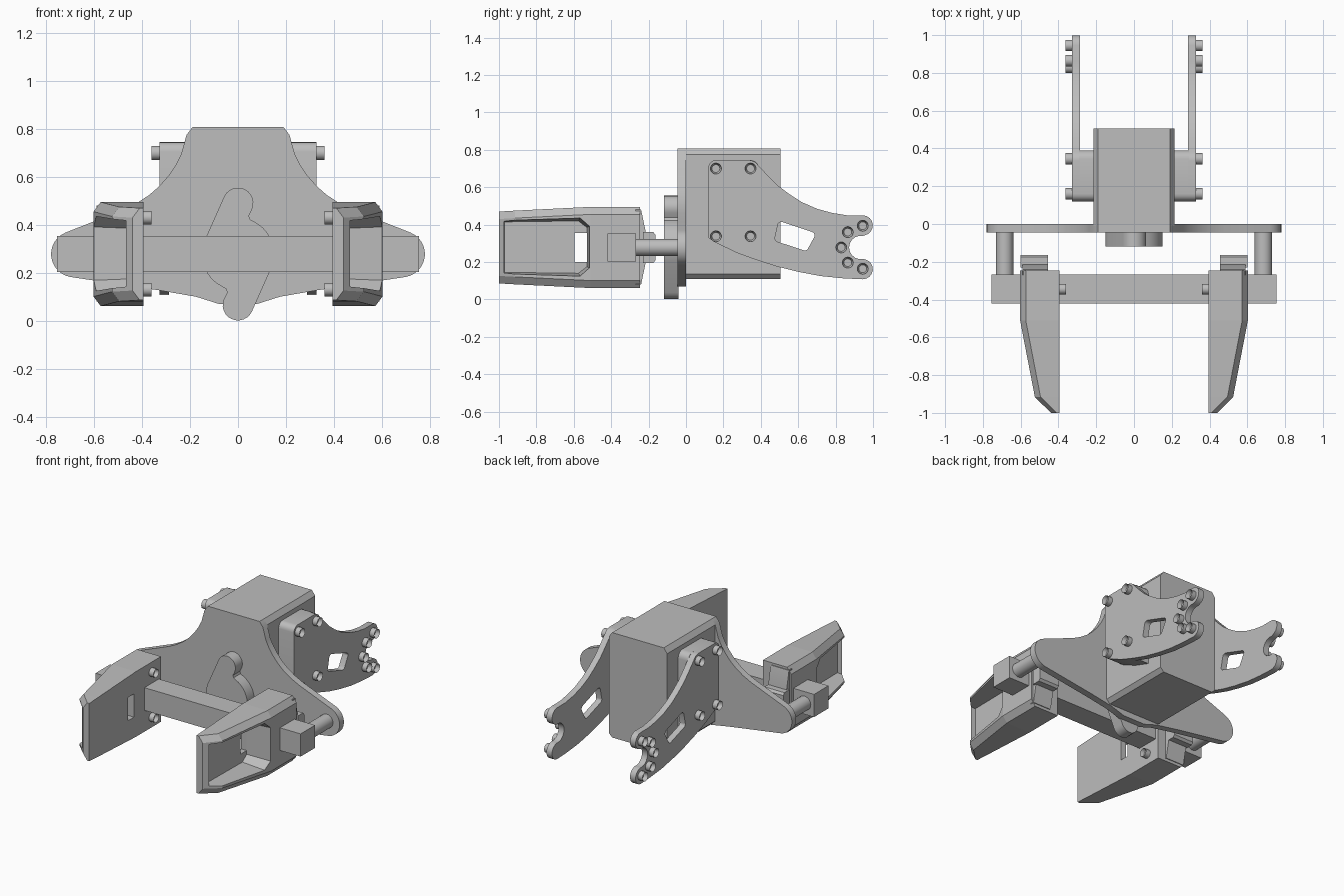
import bpy, bmesh
from math import sin, cos, radians
from mathutils import Matrix

if "Cube" in bpy.data.objects:
    bpy.data.objects.remove(bpy.data.objects["Cube"], do_unlink=True)

GREY = (0.51, 0.51, 0.51, 1)
grey = bpy.data.materials.new("plain_grey")
grey.use_nodes = True
grey.diffuse_color = GREY
grey.node_tree.nodes["Principled BSDF"].inputs["Base Color"].default_value = GREY
AXIS_Z = 0.278  # height of the cross bar, posts, cam and fingers


def activate(ob):
    bpy.ops.object.select_all(action="DESELECT")
    ob.select_set(True)
    bpy.context.view_layer.objects.active = ob


def smooth_curves(ob):
    activate(ob)
    bpy.ops.object.shade_smooth_by_angle(angle=radians(30))


def finish(name, bm, smooth=True):
    bmesh.ops.recalc_face_normals(bm, faces=bm.faces)
    me = bpy.data.meshes.new(name)
    bm.to_mesh(me)
    bm.free()
    me.materials.append(grey)
    ob = bpy.data.objects.new(name, me)
    bpy.context.collection.objects.link(ob)
    if smooth:
        smooth_curves(ob)
    return ob


def loft(name, rings, smooth=True):
    """Skin a list of equal rings of points and cap both ends."""
    bm = bmesh.new()
    loops = [[bm.verts.new(p) for p in ring] for ring in rings]
    n = len(loops[0])
    for a, b in zip(loops, loops[1:]):
        for i in range(n):
            j = (i + 1) % n
            bm.faces.new((a[i], a[j], b[j], b[i]))
    bm.faces.new(loops[0])
    bm.faces.new(loops[-1])
    return finish(name, bm, smooth)


def prism_x(name, pts, lo, hi, smooth=True):
    return loft(name, [[(x, y, z) for y, z in pts] for x in (lo, hi)], smooth)


def prism_y(name, pts, lo, hi):
    return loft(name, [[(x, y, z) for x, z in pts] for y in (lo, hi)])


def rect(a0, a1, b0, b1):
    return [(a0, b0), (a1, b0), (a1, b1), (a0, b1)]


def arc(ca, cb, r, start, end, n=12):
    angles = [radians(start + (end - start) * i / n) for i in range(n + 1)]
    return [(ca + r * cos(t), cb + r * sin(t)) for t in angles]


def cut(ob, cutter):
    cutter.hide_render = True
    mod = ob.modifiers.new("cut", "BOOLEAN")
    mod.operation = "DIFFERENCE"
    mod.solver = "EXACT"
    mod.object = cutter
    activate(ob)
    bpy.ops.object.modifier_apply(modifier=mod.name)
    bpy.data.objects.remove(cutter, do_unlink=True)


def bolt(name, x0, x1, y, z, r=0.03):
    """Socket-head bolt along x, with its recess at x1."""
    bm = bmesh.new()
    turn = Matrix.Rotation(radians(90 if x1 > x0 else -90), 4, "Y")
    place = Matrix.Translation(((x0 + x1) / 2, y, z)) @ turn
    bmesh.ops.create_cone(bm, cap_ends=True, segments=20, radius1=r, radius2=r,
                          depth=abs(x1 - x0), matrix=place)
    cap = [f for f in bm.faces if len(f.verts) > 4
           and abs(f.calc_center_median().x - x1) < 0.001]
    bmesh.ops.inset_region(bm, faces=cap, thickness=r * 0.3)
    bmesh.ops.translate(bm, verts=cap[0].verts[:], vec=((x0 - x1) * 0.5, 0, 0))
    return finish(name, bm)


def mirror(ob):
    """Make the matching part on the right side."""
    twin = ob.copy()
    twin.data = ob.data.copy()
    twin.data.transform(Matrix.Scale(-1, 4, (1, 0, 0)))
    twin.data.flip_normals()
    twin.name = ob.name.replace("left", "right")
    bpy.context.collection.objects.link(twin)


# Motor housing with chamfered long edges
c = 0.025
half = [(0.19, 0.808), (0.215, 0.775), (0.215, 0.11 + c), (0.19, 0.11)]
prism_y("housing", half + [(-x, z) for x, z in reversed(half)], -0.01, 0.505)

# Front plate with swept wings
wing = [(0.19, 0.808), (0.215, 0.775), (0.237, 0.695), (0.26, 0.65), (0.29, 0.605),
        (0.33, 0.56), (0.37, 0.525), (0.42, 0.492), (0.48, 0.462), (0.6, 0.415)]
wing += arc(0.683, AXIS_Z, 0.097, 68, -78)
wing += [(0.33, 0.127), (0.175, 0.1), (0.08, 0.07)]
prism_y("front_plate", wing + [(-x, z) for x, z in reversed(wing)], -0.045, 0)

# Two-armed cam in front of the plate
arm = arc(0, 0, 0.151, -28, 63) + [(0.05, 0.145), (0.045, 0.16)]
arm += arc(0, 0.213, 0.064, -25, 155)
arm += [(-a, -b) for a, b in arm]
prism_y("drive_cam", [(a, b + AXIS_Z) for a, b in arm], -0.118, -0.04)

# Cross bar
prism_y("cross_bar", rect(-0.755, 0.755, 0.203, 0.354), -0.42, -0.268)

# Guide posts
post = prism_y("left_post", arc(0.685, AXIS_Z, 0.046, 0, 345, 23), -0.27, -0.04)
mirror(post)

# Rear mounting bracket: outline with a forked end
outline = arc(0.16, 0.705, 0.04, 180, 90, 5) + arc(0.335, 0.685, 0.06, 90, 35, 5)
outline += [(0.44, 0.66), (0.49, 0.61), (0.55, 0.565), (0.62, 0.52), (0.7, 0.485),
            (0.78, 0.463), (0.86, 0.45)]
outline += arc(0.945, 0.396, 0.054, 90, -80, 8)
outline += arc(0.935, AXIS_Z, 0.063, 80, 280, 10)
outline += arc(0.945, 0.162, 0.054, 80, -90, 8)
outline += [(0.84, 0.113), (0.72, 0.125), (0.6, 0.148), (0.49, 0.175), (0.38, 0.21),
            (0.27, 0.25), (0.15, 0.308), (0.12, 0.33)]
bracket = prism_x("left_bracket", outline, 0.287, 0.328, False)
slot = (arc(0.51, 0.395, 0.02, 180, 70, 4) + arc(0.668, 0.342, 0.02, 70, -18, 4)
        + arc(0.635, 0.282, 0.02, -18, -110, 4) + arc(0.495, 0.328, 0.02, 250, 180, 4))
cut(bracket, prism_x("slot_cutter", slot, 0.2, 0.4, False))
smooth_curves(bracket)
mirror(bracket)

# Spacer between housing and bracket
spacer = arc(0.16, 0.705, 0.04, 180, 90, 5) + arc(0.345, 0.7, 0.045, 90, 0, 5)
spacer += [(0.39, 0.21), (0.27, 0.25), (0.15, 0.308), (0.12, 0.33)]
mirror(prism_x("left_spacer", spacer, 0.2, 0.29))

# Bracket bolts
for y, z in [(0.16, 0.7), (0.345, 0.7), (0.16, 0.338), (0.345, 0.338),
             (0.945, 0.394), (0.865, 0.36), (0.83, AXIS_Z), (0.865, 0.197), (0.945, 0.164)]:
    mirror(bolt("left_bracket_bolt", 0.31, 0.362, y, z))

# Gripper finger: chamfered section that tapers towards the tip
rings = []
for y, xo, h in [(-0.245, 0.603, 0.217), (-0.51, 0.603, 0.217),
                 (-0.915, 0.525, 0.197), (-1, 0.44, 0.192)]:
    side = [(0.395, h), (xo - 0.03, h), (xo, h - 0.04)]
    side += [(x, -z) for x, z in reversed(side)]
    rings.append([(x, y, AXIS_Z + z) for x, z in side])
finger = loft("left_finger", rings, smooth=False)

# Hollow in the outer side, flaring outwards, and a window through the inner wall
pocket = [(-0.97, 0.145), (-0.575, 0.14), (-0.53, 0.175),
          (-0.53, 0.385), (-0.575, 0.42), (-0.97, 0.415)]
flare = [(-0.985, 0.128), (-0.565, 0.122), (-0.515, 0.168),
         (-0.515, 0.392), (-0.565, 0.438), (-0.985, 0.432)]
cut(finger, loft("pocket_cutter", [[(0.435, y, z) for y, z in pocket],
                                   [(0.62, y, z) for y, z in flare]], False))
cut(finger, prism_x("window_cutter", rect(-0.595, -0.53, 0.2, 0.355), 0.3, 0.5, False))
mirror(finger)

# Heel and lip at the rear of the finger
heel = [(-0.27, 0.48), (-0.24, 0.48), (-0.215, 0.36),
        (-0.215, 0.2), (-0.24, 0.08), (-0.27, 0.08)]
mirror(prism_x("left_heel", heel, 0.455, 0.59))
lip = [(-0.23, 0.36), (-0.175, 0.36), (-0.163, 0.345),
       (-0.163, 0.21), (-0.175, 0.195), (-0.23, 0.195)]
mirror(prism_x("left_heel_lip", lip, 0.455, 0.602))

# Finger clamp bolts on the inner faces
for z in (0.43, 0.13):
    mirror(bolt("left_finger_bolt", 0.41, 0.36, -0.345, z, 0.028))
